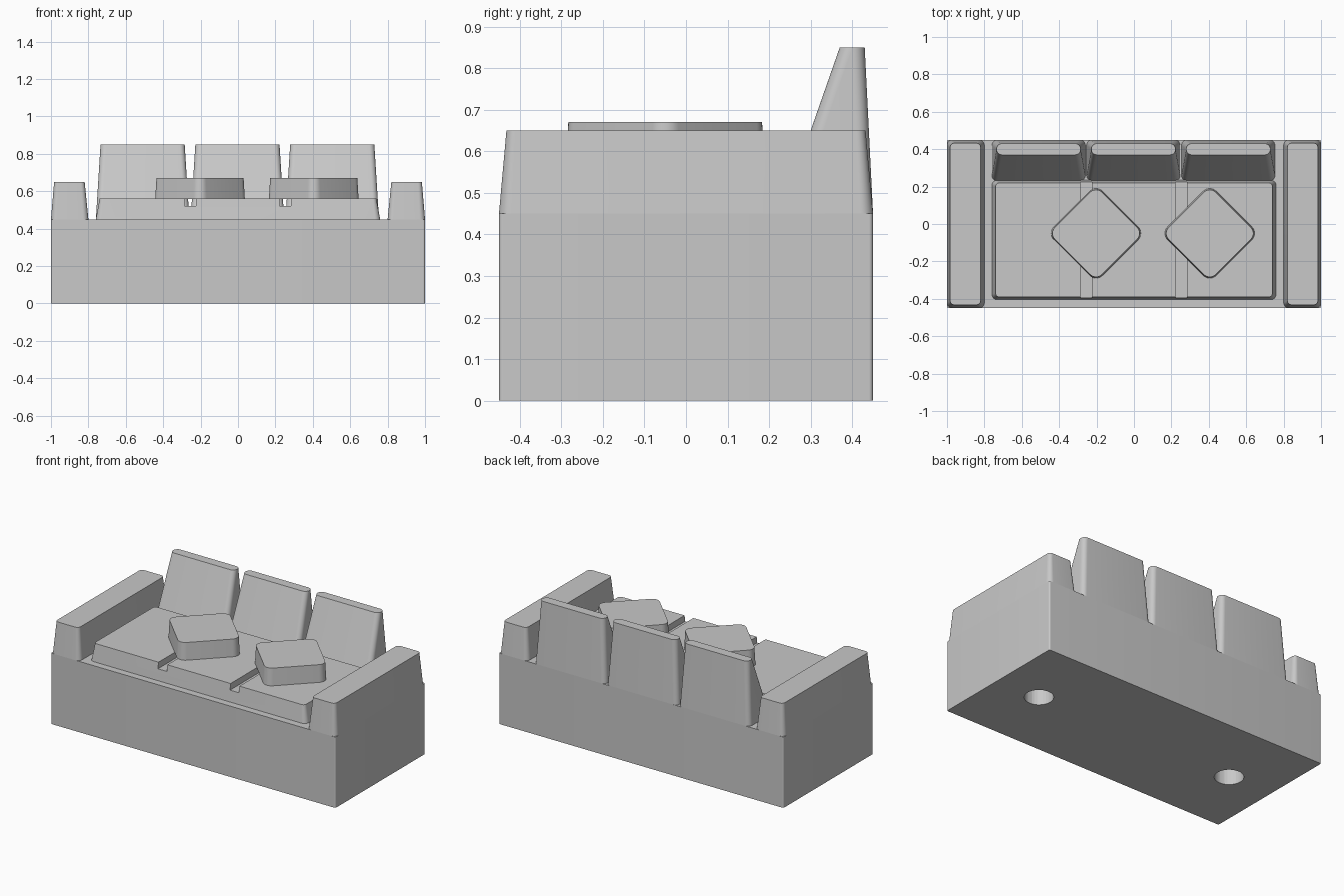
import bpy, bmesh, math
from math import cos, sin, pi

if "Cube" in bpy.data.objects:
    bpy.data.objects.remove(bpy.data.objects["Cube"], do_unlink=True)

grey = bpy.data.materials.new("plain_grey")
grey.use_nodes = True
colour = (0.58, 0.58, 0.58, 1)
grey.diffuse_color = colour
grey.node_tree.nodes["Principled BSDF"].inputs["Base Color"].default_value = colour


def rounded_rect(x0, x1, y0, y1, r, steps=8):
    """Counter-clockwise outline with rounded corners."""
    centres = [(x1 - r, y1 - r), (x0 + r, y1 - r), (x0 + r, y0 + r), (x1 - r, y0 + r)]
    points = []
    for quarter, (cx, cy) in enumerate(centres):
        for i in range(steps + 1):
            a = (quarter + i / steps) * pi / 2
            points.append((cx + r * cos(a), cy + r * sin(a)))
    return points


def smooth(obj):
    bpy.ops.object.select_all(action="DESELECT")
    obj.select_set(True)
    bpy.context.view_layer.objects.active = obj
    bpy.ops.object.shade_smooth_by_angle(angle=math.radians(30))


def block(name, bottom, top, z0, z1):
    """Tapered solid between two rounded rectangles."""
    bm = bmesh.new()
    low = [bm.verts.new((x, y, z0)) for x, y in rounded_rect(*bottom)]
    high = [bm.verts.new((x, y, z1)) for x, y in rounded_rect(*top)]
    n = len(low)
    for i in range(n):
        j = (i + 1) % n
        bm.faces.new((low[i], low[j], high[j], high[i]))
    bm.faces.new(low[::-1])
    bm.faces.new(high)
    mesh = bpy.data.meshes.new(name)
    bm.to_mesh(mesh)
    bm.free()
    mesh.materials.append(grey)
    obj = bpy.data.objects.new(name, mesh)
    bpy.context.collection.objects.link(obj)
    smooth(obj)
    return obj


def cut(target, cutter):
    mod = target.modifiers.new(cutter.name, "BOOLEAN")
    mod.operation = "DIFFERENCE"
    mod.solver = "EXACT"
    mod.object = cutter
    bpy.context.view_layer.objects.active = target
    bpy.ops.object.modifier_apply(modifier=mod.name)
    bpy.data.objects.remove(cutter, do_unlink=True)


# Base with two blind round sockets underneath
body = (-1, 1, -0.45, 0.45, 0.01)
base = block("base", body, body, 0, 0.45)
for x in (-0.7, 0.7):
    bpy.ops.mesh.primitive_cylinder_add(vertices=32, radius=0.084, depth=0.2, location=(x, 0, 0))
    socket = bpy.context.object
    socket.name = "socket_cutter"
    socket.hide_render = True
    socket.data.materials.append(grey)
    cut(base, socket)
smooth(base)

# Arms
block("left_arm", (0.8, 1, -0.45, 0.45, 0.03), (0.82, 0.983, -0.432, 0.432, 0.022), 0.45, 0.65)
block("right_arm", (-1, -0.8, -0.45, 0.45, 0.03), (-0.983, -0.82, -0.432, 0.432, 0.022), 0.45, 0.65)

# Seat with two grooves
seat = block("seat", (-0.76, 0.76, -0.405, 0.235, 0.03), (-0.74, 0.74, -0.39, 0.22, 0.02), 0.45, 0.56)
for x in (-0.255, 0.252):
    strip = (x - 0.031, x + 0.031, -0.5, 0.3, 0.001)
    groove = block("groove_cutter", strip, strip, 0.52, 0.7)
    groove.hide_render = True
    cut(seat, groove)
smooth(seat)

# Leaning back cushions
for name, centre in (("right", -0.51), ("middle", -0.003), ("left", 0.504)):
    block(name + "_back_cushion",
          (centre - 0.25, centre + 0.25, 0.23, 0.45, 0.03),
          (centre - 0.225, centre + 0.225, 0.37, 0.43, 0.029), 0.45, 0.85)

# Loose diamond pillows
for name, x in (("right_pillow", -0.203), ("left_pillow", 0.405)):
    pillow = block(name, (-0.184, 0.184, -0.184, 0.184, 0.05),
                   (-0.178, 0.178, -0.178, 0.178, 0.045), 0.56, 0.67)
    pillow.location = (x, -0.05, 0)
    pillow.rotation_euler.z = pi / 4
